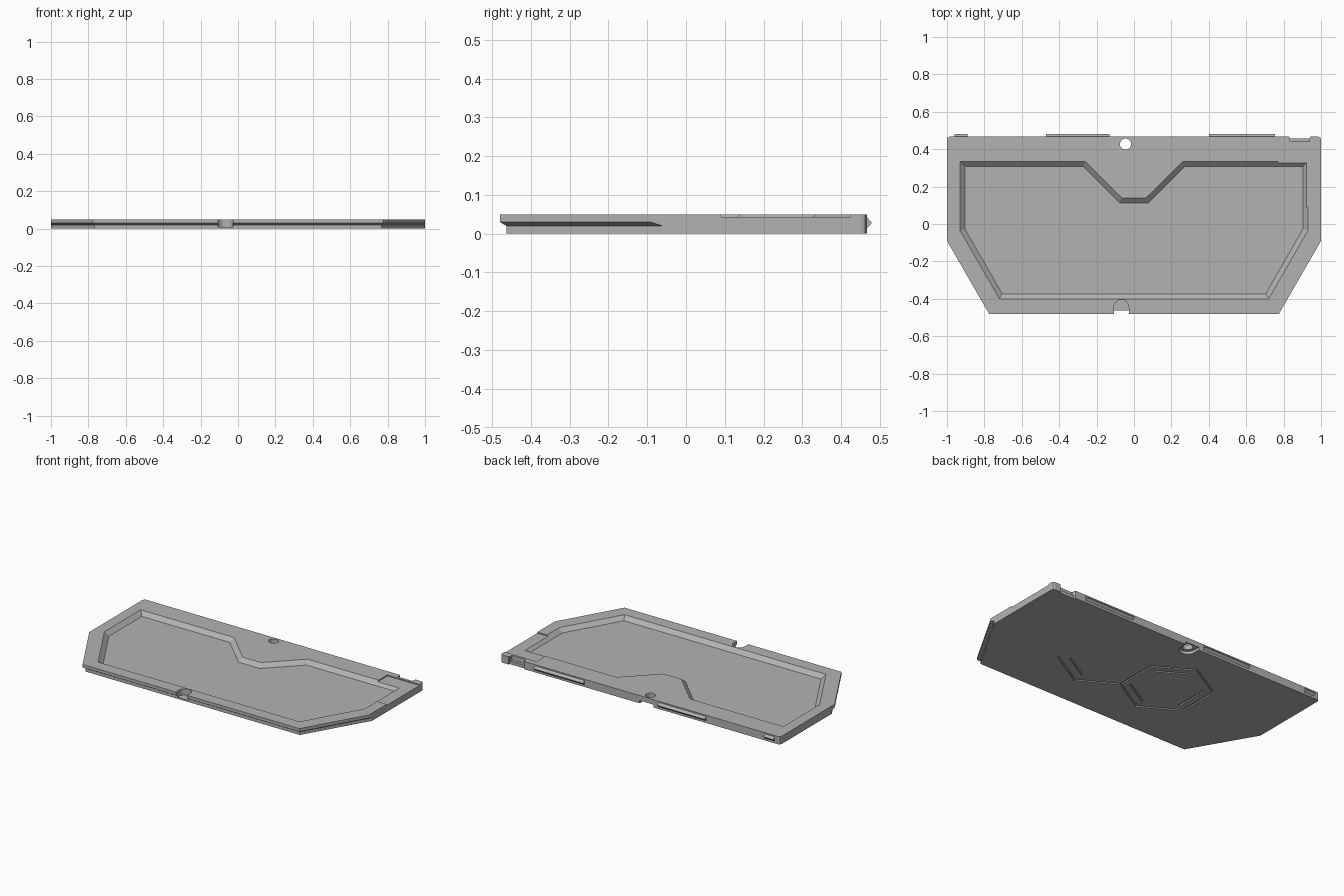
import bpy, bmesh
from math import cos, sin, pi, radians
from mathutils import Vector

if "Cube" in bpy.data.objects:
    bpy.data.objects.remove(bpy.data.objects["Cube"])

grey = bpy.data.materials.new("matte grey")
grey.use_nodes = True
grey.diffuse_color = (0.45, 0.45, 0.45, 1)
grey.node_tree.nodes["Principled BSDF"].inputs["Base Color"].default_value = grey.diffuse_color


def loft(name, *sections):
    """Closed solid through stacked (outline, z) sections."""
    bm = bmesh.new()
    rings = [[bm.verts.new((p[0], p[1], z)) for p in pts] for pts, z in sections]
    bm.faces.new(rings[0][::-1])
    bm.faces.new(rings[-1])
    for a, b in zip(rings, rings[1:]):
        for i in range(len(a)):
            j = (i + 1) % len(a)
            bm.faces.new((a[i], a[j], b[j], b[i]))
    bmesh.ops.recalc_face_normals(bm, faces=bm.faces)
    mesh = bpy.data.meshes.new(name)
    bm.to_mesh(mesh)
    bm.free()
    mesh.materials.append(grey)
    obj = bpy.data.objects.new(name, mesh)
    bpy.context.collection.objects.link(obj)
    return obj


def cut(obj, cutter):
    """Subtract the cutter, bake the result and discard the cutter."""
    mod = obj.modifiers.new("cut", 'BOOLEAN')
    mod.operation, mod.solver, mod.object = 'DIFFERENCE', 'EXACT', cutter
    cutter.hide_render = True
    bpy.context.view_layer.objects.active = obj
    bpy.ops.object.modifier_apply(modifier=mod.name)
    bpy.data.objects.remove(cutter)


def mirrored(half):
    """Complete an outline from its +x half."""
    return half + [(-x, y) for x, y in reversed(half)]


def inset(pts, d):
    """Mitred inward offset of a clockwise outline."""
    out = []
    for i, p in enumerate(pts):
        p = Vector(p)
        a = (p - Vector(pts[i - 1])).normalized()
        b = (Vector(pts[(i + 1) % len(pts)]) - p).normalized()
        na, nb = Vector((a.y, -a.x)), Vector((b.y, -b.x))
        out.append(p + (na + nb) * d / (1 + na.dot(nb)))
    return out


def arc(x, y, r, start, end, n=20):
    angles = [radians(start + (end - start) * i / n) for i in range(n + 1)]
    return [(x + r * cos(a), y + r * sin(a)) for a in angles]


def box(x0, x1, y0, y1):
    return [(x0, y0), (x1, y0), (x1, y1), (x0, y1)]


# Plate, with an undercut lip along the front and the diagonals
back = [(0.985, 0.467), (0.996, 0.462), (1, 0.45)]
upper = mirrored(back + [(1, -0.09), (0.775, -0.48)])
lower = mirrored(back + [(1, -0.06), (0.766, -0.463)])
plate = loft("plate", (lower, 0), (lower, 0.02), (upper, 0.03), (upper, 0.05))

# Pocket with sloped walls and a central tongue
pocket = mirrored([(0.065, 0.14), (0.262, 0.335), (0.93, 0.335),
                   (0.93, -0.035), (0.72, -0.4)])
cut(plate, loft("pocket_cutter", (inset(pocket, 0.027), 0.025),
                (pocket, 0.05), (pocket, 0.06)))

# Shallow step in the rim at the left rear
step = [(0.77, 0.425), (1.1, 0.425), (1.1, 0.09), (0.9, 0.09), (0.9, 0.32), (0.77, 0.32)]
cut(plate, loft("step_cutter", (step, 0.043), (step, 0.06)))

# Round hole with a U-shaped relief beneath it, open to the rear
hole = arc(-0.045, 0.427, 0.03, 0, 345, 23)
cut(plate, loft("hole_cutter", (hole, -0.1), (hole, 0.1)))
relief = arc(-0.045, 0.427, 0.05, 180, 360) + [(0.005, 0.6), (-0.095, 0.6)]
cut(plate, loft("relief_cutter", (relief, -0.1), (relief, 0.018)))

# Thumb notch in the front edge
thumb = arc(-0.068, -0.445, 0.04, 0, 180) + [(-0.108, -0.6), (-0.028, -0.6)]
cut(plate, loft("thumb_cutter", (thumb, 0.01), (thumb, 0.1)))

# Notch beside the left rear corner
notch = [(0.822, 0.48), (0.835, 0.458), (0.94, 0.458), (0.947, 0.48)]
cut(plate, loft("notch_cutter", (notch, -0.1), (notch, 0.1)))
top_notch = box(0.835, 0.937, 0.44, 0.5)
cut(plate, loft("top_notch_cutter", (top_notch, 0.02), (top_notch, 0.1)))


# Engraved grooves on the underside: hexagon, inner strokes and a side branch
def groove(a, b, width=0.012):
    a, b = Vector(a), Vector(b)
    along = (b - a).normalized() * width / 2
    side = Vector((-along.y, along.x))
    pts = [a - along - side, b + along - side, b + along + side, a - along + side]
    cut(plate, loft("groove_cutter", (pts, -0.05), (pts, 0.008)))


centre = Vector((-0.238, 0.012))
corners = [centre + 0.27 * Vector((cos(pi / 6 + i * pi / 3), sin(pi / 6 + i * pi / 3)))
           for i in range(6)]
for i, p in enumerate(corners):
    q = corners[(i + 1) % 6]
    groove(p, q)
    if i % 2 == 0:
        groove(centre.lerp(p, 0.78), centre.lerp(q, 0.78))
elbow, tip = Vector((0.23, -0.255)), Vector((0.466, -0.12))
groove(corners[5], elbow)
groove(elbow, tip)
groove((0.234, -0.185), (0.405, -0.085))

# Triangular snap ridges along the rear edge
for name, x0, x1 in (("right_ridge", -0.96, -0.89), ("middle_ridge", -0.47, -0.13),
                     ("left_ridge", 0.4, 0.755)):
    base, peak = box(x0, x1, 0.46, 0.467), box(x0, x1, 0.46, 0.48)
    loft(name, (base, 0.014), (peak, 0.028), (base, 0.042))
